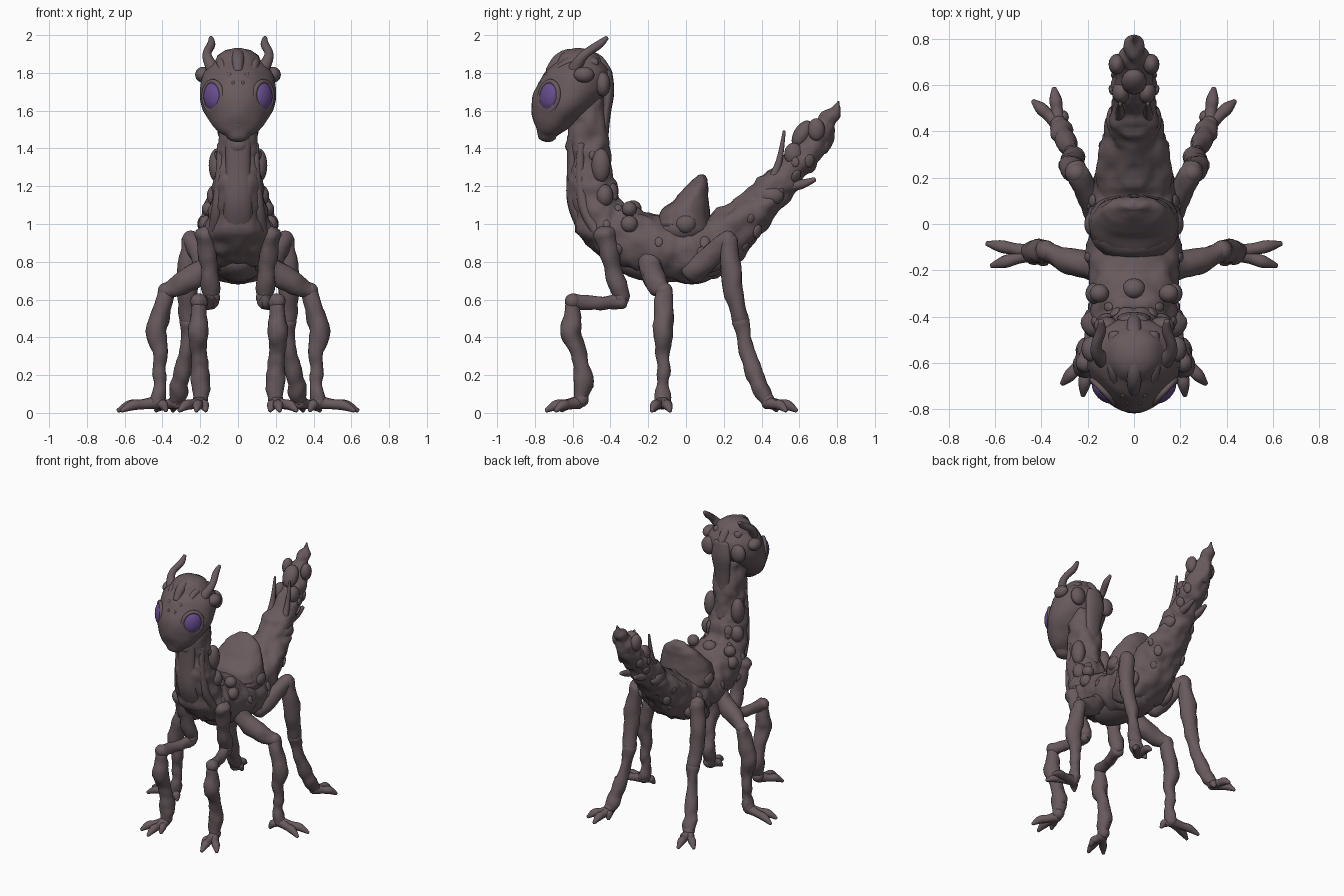
import bpy, bmesh, math, random
from mathutils import Vector, Matrix, noise

random.seed(4)


def material(name, rgb):
    m = bpy.data.materials.new(name)
    m.diffuse_color = (*rgb, 1)
    return m


SKIN = material("dusky brown skin", (0.140, 0.103, 0.111))
EYE = material("violet eye", (0.135, 0.075, 0.270))


def finish(name, bm, mat):
    bmesh.ops.recalc_face_normals(bm, faces=bm.faces)
    me = bpy.data.meshes.new(name)
    bm.to_mesh(me)
    bm.free()
    me.materials.append(mat)
    for p in me.polygons:
        p.use_smooth = True
    ob = bpy.data.objects.new(name, me)
    bpy.context.collection.objects.link(ob)
    return ob


def spline(pts, sub):
    """Catmull-Rom through rows of numbers."""
    out = []
    for i in range(len(pts) - 1):
        a, b, c, d = (pts[max(0, min(len(pts) - 1, i + k))] for k in (-1, 0, 1, 2))
        for s in range(sub):
            t = s / sub
            out.append([0.5 * (2 * q + (r - p) * t + (2 * p - 5 * q + 4 * r - w) * t * t
                               + (3 * q - p - 3 * r + w) * t ** 3)
                        for p, q, r, w in zip(a, b, c, d)])
    out.append(list(pts[-1]))
    return out


def tube(name, pts, mat=SKIN, n=16, sub=6, rough=0.0, flat=False, side=1):
    """Round-ended loft; rows are x, y, z, radius[, second radius]."""
    rows = [(p[0] * side, *p[1:4], p[4] if len(p) > 4 else p[3]) for p in pts]
    rows = spline(rows, sub)
    cen = [Vector(r[:3]) for r in rows]
    d = (cen[-1] - cen[0]).normalized()
    ref = Vector((1, 0, 0)) if abs(d.x) < 0.75 else Vector((0, 1, 0))
    rings = []
    last = len(rows) - 1
    for i, r in enumerate(rows):
        t = (cen[min(i + 1, last)] - cen[max(i - 1, 0)]).normalized()
        if flat:
            t = Vector((0, 0, 1))
        u = (ref - t * ref.dot(t)).normalized()
        v = t.cross(u)
        ra, rb = max(r[3], 0.004), max(r[4], 0.004)
        caps = [(0, 1)]
        e = 0.6 * min(ra, rb)
        ends = [(math.sin(a) * e, math.cos(a)) for a in (0.5, 1.0, 1.4)]
        if i == 0:
            caps = [(-x, y) for x, y in reversed(ends)] + caps
        if i == last:
            caps = caps + ends
        for off, k in caps:
            rings.append([cen[i] + t * off + u * ra * k * math.cos(2 * math.pi * j / n)
                          + v * rb * k * math.sin(2 * math.pi * j / n) for j in range(n)])
    bm = bmesh.new()
    vs = [[bm.verts.new(p) for p in ring] for ring in rings]
    for a, b in zip(vs, vs[1:]):
        for j in range(n):
            bm.faces.new((a[j], a[(j + 1) % n], b[(j + 1) % n], b[j]))
    bm.faces.new(vs[0])
    bm.faces.new(vs[-1])
    if rough:
        bmesh.ops.recalc_face_normals(bm, faces=bm.faces)
        bm.normal_update()
        for w in bm.verts:
            q = Vector((abs(w.co.x), w.co.y, w.co.z))
            w.co += w.normal * rough * (noise.noise(q * 11) + 0.5 * noise.noise(q * 23))
    return finish(name, bm, mat)


def blob(name, loc, rad, rot=None, mat=SKIN, seg=16):
    bm = bmesh.new()
    m = Matrix.Translation(loc) @ (rot or Matrix()) @ Matrix.Diagonal((*rad, 1))
    bmesh.ops.create_uvsphere(bm, u_segments=seg, v_segments=seg * 3 // 4, radius=1, matrix=m)
    return finish(name, bm, mat)


# neck, torso and tail in one lumpy sweep
body = tube("body", [
    (0, -.53, 1.66, .12, .11), (0, -.515, 1.45, .11, .105), (0, -.51, 1.30, .115, .11),
    (0, -.49, 1.15, .13, .13), (0, -.43, 1.01, .165, .15), (0, -.31, .93, .19, .165),
    (0, -.15, .88, .20, .16), (0, 0, .86, .20, .175), (0, .14, .89, .18, .165),
    (0, .27, .99, .15, .13), (0, .40, 1.11, .125, .105), (0, .50, 1.22, .105, .09),
    (0, .60, 1.33, .085, .08), (0, .70, 1.46, .07, .07), (0, .765, 1.56, .042, .042),
    (0, .805, 1.65, .012, .012)], n=40, sub=9, rough=.024)

# low warts pressed into the skin, mirrored
cand = [(v.co.copy(), v.normal.copy()) for v in body.data.vertices
        if v.co.x > .06 and .8 < v.co.z < 1.5 and v.co.y > -.5]
for co, no in random.sample(cand, 18):
    r = random.uniform(.016, .030)
    for s in (1, -1):
        face = Vector((no.x * s, no.y, no.z)).to_track_quat('Z', 'Y').to_matrix().to_4x4()
        blob("skin_wart", (co.x * s, co.y, co.z), (r, r * 1.3, r * .45), face, seg=12)

# throat strip and belly
tube("throat_strip", [(0, -.60, 1.46, .07, .03), (0, -.60, 1.3, .065, .03),
                      (0, -.595, 1.12, .075, .035), (0, -.535, .98, .075, .04),
                      (0, -.47, .90, .05, .03)])
blob("belly", (0, -.12, .80), (.135, .26, .11))
blob("belly_rear", (0, .03, .78), (.14, .15, .10))

# back shell in two lobes
tube("back_shell", [(0, -.01, .97, .20, .16), (0, .0, 1.06, .19, .13), (0, .035, 1.15, .165, .085),
                    (0, .07, 1.22, .10, .045), (0, .08, 1.25, .05, .025)], n=28, flat=True, rough=.012)
tube("back_shell_front", [(0, -.07, 1.0, .18, .09), (0, -.05, 1.07, .16, .075),
                          (0, -.02, 1.12, .10, .05)], n=24, flat=True, rough=.012)

# head, narrowed towards the face
head = tube("head", [(0, -.735, 1.465, .075, .05), (0, -.705, 1.51, .135, .092), (0, -.66, 1.60, .193, .158),
                     (0, -.61, 1.70, .203, .195), (0, -.575, 1.80, .18, .172), (0, -.565, 1.86, .125, .12)],
            n=36, sub=7, flat=True, rough=.005)
for v in head.data.vertices:
    v.co.x *= 1 - .9 * max(0, -.60 - v.co.y)
tube("crown_crest", [(0, -.72, 1.81, .025), (0, -.67, 1.87, .033), (0, -.60, 1.89, .038),
                     (0, -.48, 1.87, .035), (0, -.42, 1.80, .03)])
tube("nape_ridge", [(0, -.42, 1.80, .06, .03), (0, -.41, 1.70, .075, .03), (0, -.425, 1.57, .06, .025),
                    (0, -.43, 1.42, .045, .02), (0, -.40, 1.25, .03, .015)])
tube("mouth", [(-.095, -.745, 1.548, .006), (-.055, -.775, 1.529, .009), (0, -.788, 1.523, .011),
               (.055, -.775, 1.529, .009), (.095, -.745, 1.548, .006)], n=10)

for s, label in ((1, "right"), (-1, "left")):
    # eyes with raised lids
    nrm = Vector((.72 * s, -.69, .04)).normalized()
    tan = Vector((0, 0, 1)).cross(nrm).normalized() * s
    up = nrm.cross(tan) * s
    tilt = math.radians(14)
    a = tan * math.cos(tilt) - up * math.sin(tilt)
    b = up * math.cos(tilt) + tan * math.sin(tilt)
    rot = Matrix((a, b, nrm)).transposed().to_4x4()
    c = Vector((.130 * s, -.722, 1.675))
    blob(label + "_eye", c, (.064, .076, .038), rot, EYE, 24)
    rim = []
    for i in range(17):
        t = 2 * math.pi * i / 16
        rim.append((*(c + a * .068 * math.cos(t) + b * .080 * math.sin(t) + nrm * .004), .013))
    tube(label + "_eyelid", rim, n=10, sub=2)

    # horns, ear lumps and brow beads
    tube(label + "_horn", [(.12, -.60, 1.80, .040), (.158, -.56, 1.87, .028), (.162, -.52, 1.91, .023),
                           (.142, -.46, 1.95, .022), (.143, -.42, 1.985, .012)], side=s)
    blob(label + "_ear", (.185 * s, -.54, 1.79), (.042, .055, .042))
    blob(label + "_ear_back", (.12 * s, -.44, 1.74), (.055, .04, .065))
    tube(label + "_crown_ridge", [(.07, -.70, 1.79, .02), (.09, -.62, 1.855, .025),
                                  (.08, -.48, 1.85, .03)], side=s)
    blob("brow_bead", (.045 * s, -.735, 1.785), (.016, .016, .02))
    blob("brow_bead_lower", (.025 * s, -.772, 1.745), (.009, .009, .012))

    # neck, shoulder, flank and tail pods
    for x, y, z, r in ((.11, -.45, 1.31, (.045, .05, .09)), (.115, -.43, 1.15, (.05, .045, .06)),
                       (.15, -.30, 1.08, (.042, .04, .04)), (.17, -.30, 1.0, (.04, .045, .045)),
                       (.175, 0, 1.0, (.04, .055, .05)), (.15, .10, .82, (.05, .12, .08)),
                       (.075, .69, 1.50, (.035, .045, .06)), (.055, .57, 1.37, (.04, .05, .06)),
                       (.08, .45, 1.15, (.04, .07, .05))):
        blob("side_pod", (x * s, y, z), r)
    tube("neck_fold", [(.09, -.555, 1.42, .02), (.095, -.56, 1.25, .025), (.11, -.535, 1.08, .03),
                       (.13, -.465, .95, .03)], side=s)
    # tail spines
    tube("tail_spine", [(.06, .46, 1.24, .025), (.06, .495, 1.34, .017), (.06, .52, 1.49, .008)], side=s)
    tube("tail_barb", [(.05, .54, 1.20, .03), (.055, .61, 1.21, .025), (.055, .68, 1.235, .013)], side=s)

    # legs: limb segments, then foot start and toe tips
    legs = {
        "front": ([[(.17, -.43, .95, .055), (.155, -.39, .78, .045), (.14, -.345, .61, .045)],
                   [(.14, -.345, .595, .046), (.17, -.46, .58, .035), (.21, -.60, .59, .042)],
                   [(.21, -.60, .565, .036), (.21, -.605, .44, .055), (.205, -.565, .31, .040),
                    (.20, -.545, .19, .050), (.20, -.555, .07, .040)]],
                  (.20, -.57), [(.22, -.74), (.31, -.69), (.17, -.66)]),
        "middle": ([[(.13, -.20, .82, .055), (.25, -.17, .71, .062), (.38, -.115, .645, .045)],
                    [(.375, -.115, .64, .045), (.425, -.12, .46, .052), (.415, -.12, .30, .038),
                     (.415, -.12, .16, .034), (.43, -.125, .06, .042)]],
                   (.43, -.125), [(.635, -.085), (.615, -.18), (.38, -.17)]),
        "rear": ([[(.13, .03, .74, .065), (.20, .13, .83, .058), (.25, .22, .92, .045)],
                  [(.255, .225, .92, .045), (.27, .245, .70, .057), (.265, .29, .48, .038)],
                  [(.265, .29, .48, .042), (.28, .33, .30, .040), (.305, .385, .16, .047),
                   (.325, .43, .07, .038)]],
                 (.325, .43), [(.345, .585), (.435, .53), (.30, .48)]),
    }
    for leg, (segments, (fx, fy), toes) in legs.items():
        for seg in segments:
            tube(f"{label}_{leg}_leg", seg, side=s, n=18, rough=.014)
            blob("joint", (seg[-1][0] * s, seg[-1][1], seg[-1][2]), [seg[-1][3]] * 3)
        for tx, ty in toes:
            dx, dy = tx - fx, ty - fy
            tube(f"{label}_{leg}_toe", [(fx, fy, .055, .036), (fx + dx * .4, fy + dy * .4, .045, .026),
                                        (fx + dx * .7, fy + dy * .7, .04, .027),
                                        (tx, ty, .012, .011)], side=s, n=12)
    # heel spur on the front shin
    tube("heel_spur", [(.20, -.54, .19, .025), (.20, -.51, .15, .02), (.20, -.495, .14, .01)],
         side=s, n=10)

# centre line knobs
blob("shoulder_knob", (0, -.28, 1.08), (.05, .045, .045))
blob("tail_base_knob", (0, .32, 1.115), (.05, .05, .04))
blob("tail_end_knob", (0, .615, 1.475), (.055, .045, .08), Matrix.Rotation(math.radians(-30), 4, 'X'))
blob("tail_under_knob", (0, .73, 1.43), (.05, .035, .06))
